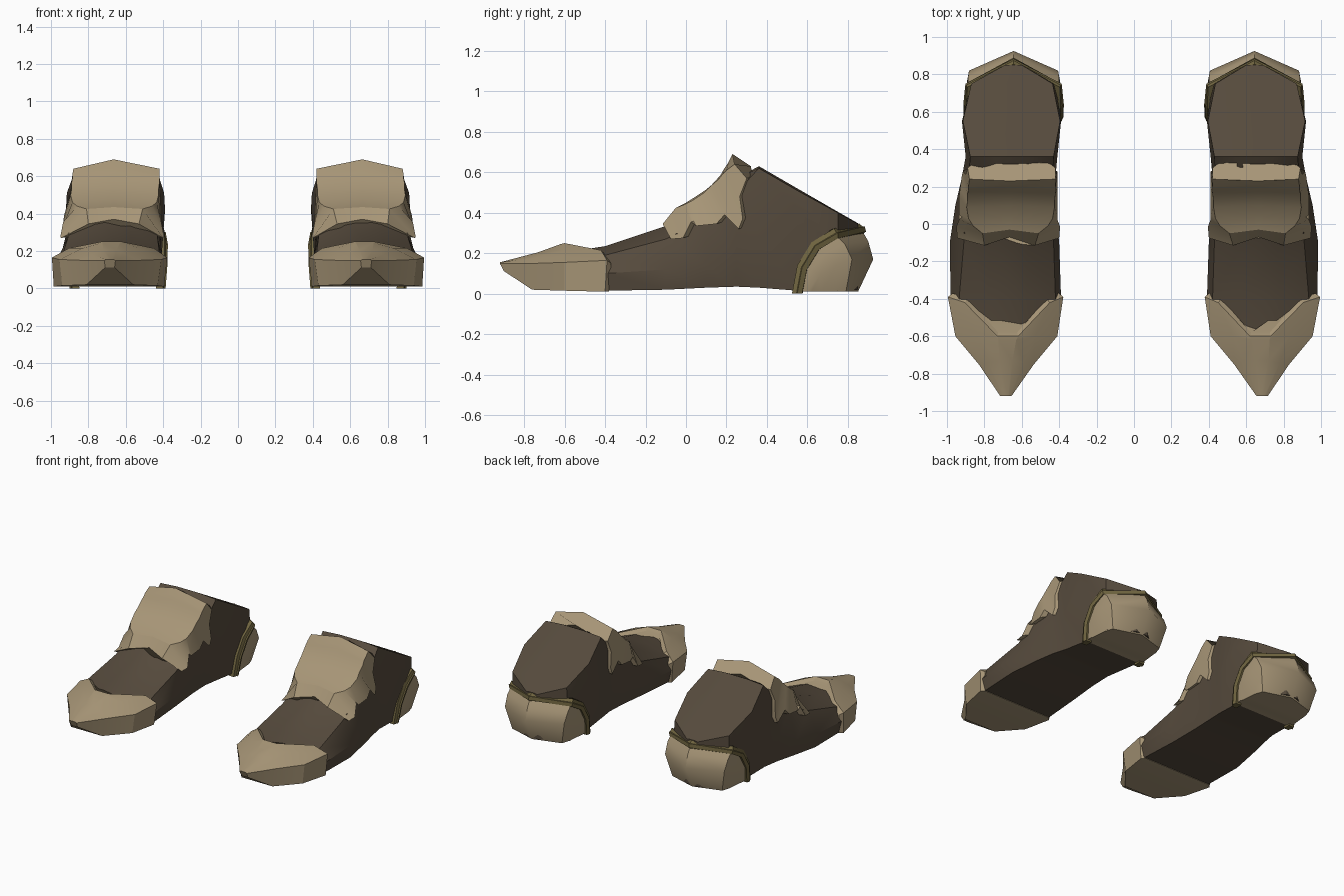
import bpy, bmesh
from mathutils import Vector


def material(name, rgb):
    m = bpy.data.materials.new(name)
    m.diffuse_color = (*rgb, 1)
    return m


TAN = material("tan leather", (0.39, 0.305, 0.185))
DARK = material("dark brown leather", (0.092, 0.069, 0.046))
OLIVE = material("olive trim", (0.165, 0.132, 0.052))


def loft(name, rings, mat, angle):
    """Skin closed rings, cap both ends and mirror to the other foot."""
    bm = bmesh.new()
    rows = [[bm.verts.new(p) for p in ring] for ring in rings]
    n = len(rows[0])
    for a, b in zip(rows, rows[1:]):
        for i in range(n):
            j = (i + 1) % n
            bm.faces.new((a[i], a[j], b[j], b[i]))
    bm.faces.new(rows[0])
    bm.faces.new(rows[-1])
    bmesh.ops.remove_doubles(bm, verts=bm.verts, dist=0.0005)
    bmesh.ops.recalc_face_normals(bm, faces=bm.faces)
    me = bpy.data.meshes.new(name)
    bm.to_mesh(me)
    bm.free()
    me.materials.append(mat)
    ob = bpy.data.objects.new(name, me)
    bpy.context.collection.objects.link(ob)
    bpy.ops.object.select_all(action='DESELECT')
    ob.select_set(True)
    bpy.context.view_layer.objects.active = ob
    bpy.ops.object.shade_smooth_by_angle(angle=angle)
    ob.modifiers.new("other_foot", 'MIRROR').use_mirror_merge = False
    return ob


# Shoe body: y, then inner x, outer x, z of sole, side and shoulder, then top z
body = [
    (-.62, .48, .90, .02, .46, .92, .10, .52, .85, .17, .20),
    (-.40, .41, .96, .015, .39, .98, .10, .42, .935, .19, .235),
    (-.10, .43, .97, .02, .40, .985, .12, .43, .91, .27, .335),
    (.10, .44, .94, .03, .42, .955, .14, .43, .90, .37, .46),
    (.25, .44, .91, .035, .42, .92, .18, .435, .885, .50, .57),
    (.36, .43, .885, .03, .41, .90, .30, .43, .875, .62, .63),
    (.55, .42, .87, .015, .39, .92, .42, .395, .915, .51, .52),
    (.75, .43, .86, .015, .42, .87, .20, .435, .87, .40, .405),
    (.85, .60, .69, .02, .60, .69, .20, .60, .69, .345, .348),
]
rings = []
for y, b0, b1, bz, m0, m1, mz, s0, s1, sz, tz in body:
    q = (s1 - s0) * 0.3
    rings.append([(b0, y, bz), (m0, y, mz), (s0, y, sz), (s0 + q, y, tz),
                  (s1 - q, y, tz), (s1, y, sz), (m1, y, mz), (b1, y, bz)])
loft("shoe_body", rings, DARK, 0.5)

# Toe cap: pointed tip opening into a notched rear rim
tip = [(.66, -.90, .112), (.655, -.92, .15), (.665, -.92, .155), (.675, -.92, .155),
       (.695, -.92, .155), (.705, -.92, .155), (.715, -.92, .15), (.71, -.90, .112)]
front = [(.56, -.76, .02), (.535, -.75, .15), (.59, -.74, .18), (.65, -.73, .205),
         (.72, -.73, .205), (.78, -.74, .18), (.83, -.75, .15), (.81, -.76, .02)]
middle = [(.43, -.60, .015), (.41, -.60, .155), (.53, -.60, .215), (.63, -.62, .245),
          (.725, -.62, .245), (.83, -.60, .215), (.955, -.60, .155), (.94, -.60, .015)]
rear = [(.395, -.40, .01), (.378, -.39, .165), (.45, -.42, .215), (.62, -.60, .25),
        (.73, -.60, .25), (.905, -.42, .215), (.995, -.39, .165), (.985, -.40, .01)]
centre = Vector((.68, -.40, .08))
rim = []
for p in rear:
    v = Vector(p)
    w = centre + (v - centre) * 0.92
    rim.append((w.x, v.y + .02, max(w.z - .008, .012)))
loft("toe_cap", [tip, front, middle, rear, rim], TAN, 0.3)

# Instep guard: shoulder y, z, low edge y, z, centre y, z, shoulder x pair, low x pair
guard = [
    (-.115, .345, -.075, .27, -.07, .37, .53, .80, .40, .945),
    (-.05, .425, -.015, .275, -.03, .435, .51, .81, .395, .95),
    (-.01, .44, .025, .355, 0, .45, .46, .86, .41, .935),
    (.03, .46, .05, .335, .04, .475, .435, .885, .41, .935),
    (.09, .50, .15, .345, .10, .515, .425, .895, .41, .935),
    (.12, .53, .19, .39, .13, .54, .425, .89, .41, .93),
    (.16, .565, .26, .32, .17, .585, .42, .89, .41, .92),
    (.18, .59, .28, .37, .19, .62, .42, .885, .41, .915),
    (.20, .61, .265, .48, .21, .65, .42, .885, .415, .90),
    (.24, .64, .30, .57, .23, .69, .42, .88, .42, .89),
]
rings = []
for i, (sy, sz, ly, lz, cy, cz, s0, s1, l0, l1) in enumerate(guard):
    k = i / (len(guard) - 1)                      # rim grows deeper upwards
    dy, dz = .03 + .06 * k, .04 + .02 * k
    rings.append([(l0, ly, lz), (s0, sy, sz), (.665, cy, cz), (s1, sy, sz), (l1, ly, lz),
                  (l1 - .04, ly + .03, lz + .01), (s1 - .03, sy + dy, sz - dz),
                  (.665, cy + dy, cz - dz), (s0 + .03, sy + dy, sz - dz),
                  (l0 + .04, ly + .03, lz + .01)])
loft("instep_guard", rings, TAN, 0.5)

# Heel cup: one side is listed and reflected about the heel centre line
HX = .644


def both_sides(half):
    """Half rows are (distance from centre, y, z); the last point is the back."""
    pts = [Vector((HX - d, y, z)) for d, y, z in half]
    return pts + [Vector((2 * HX - p.x, p.y, p.z)) for p in reversed(pts[:-1])]


edge = both_sides([(.235, .55, .012), (.245, .575, .13), (.247, .64, .235),
                   (.242, .735, .295), (0, .865, .32)])
bulge_high = both_sides([(.235, .57, .012), (.25, .62, .12), (.253, .69, .20),
                         (.243, .785, .245), (0, .90, .26)])
bulge = both_sides([(.235, .60, .012), (.25, .66, .09), (.253, .74, .14),
                    (.238, .82, .17), (0, .925, .17)])
base = both_sides([(.23, .62, .01), (.225, .67, .01), (.22, .73, .01),
                   (.20, .79, .01), (0, .85, .01)])
loft("heel_cup", [edge, bulge_high, bulge, base], TAN, 0.7)

# Heel trim: stepped band swept along the edge of the heel cup
rings = []
for i, p in enumerate(edge):
    t = (edge[min(i + 1, 8)] - edge[max(i - 1, 0)]).normalized()
    side = -1 if i < 4 else 1
    n = Vector((0, .8, .6)) if i == 4 else Vector((side, .45 if i in (3, 5) else 0, .15))
    n = (n - t * n.dot(t)).normalized()
    w = n.cross(t)
    if w.y > 0:                                   # keep w pointing away from the heel
        w = -w
    if i == 4:
        w = Vector((0, -.6, .8))
    rings.append([p + w * a + n * b for a, b in
                  ((-.025, -.03), (-.025, .012), (0, .022), (.004, .014),
                   (.027, .008), (.027, -.03))])
for end in (rings[0], rings[-1]):                 # rest the ends on the floor
    for v in end:
        v.z = 0.0
loft("heel_trim", rings, OLIVE, 0.4)
